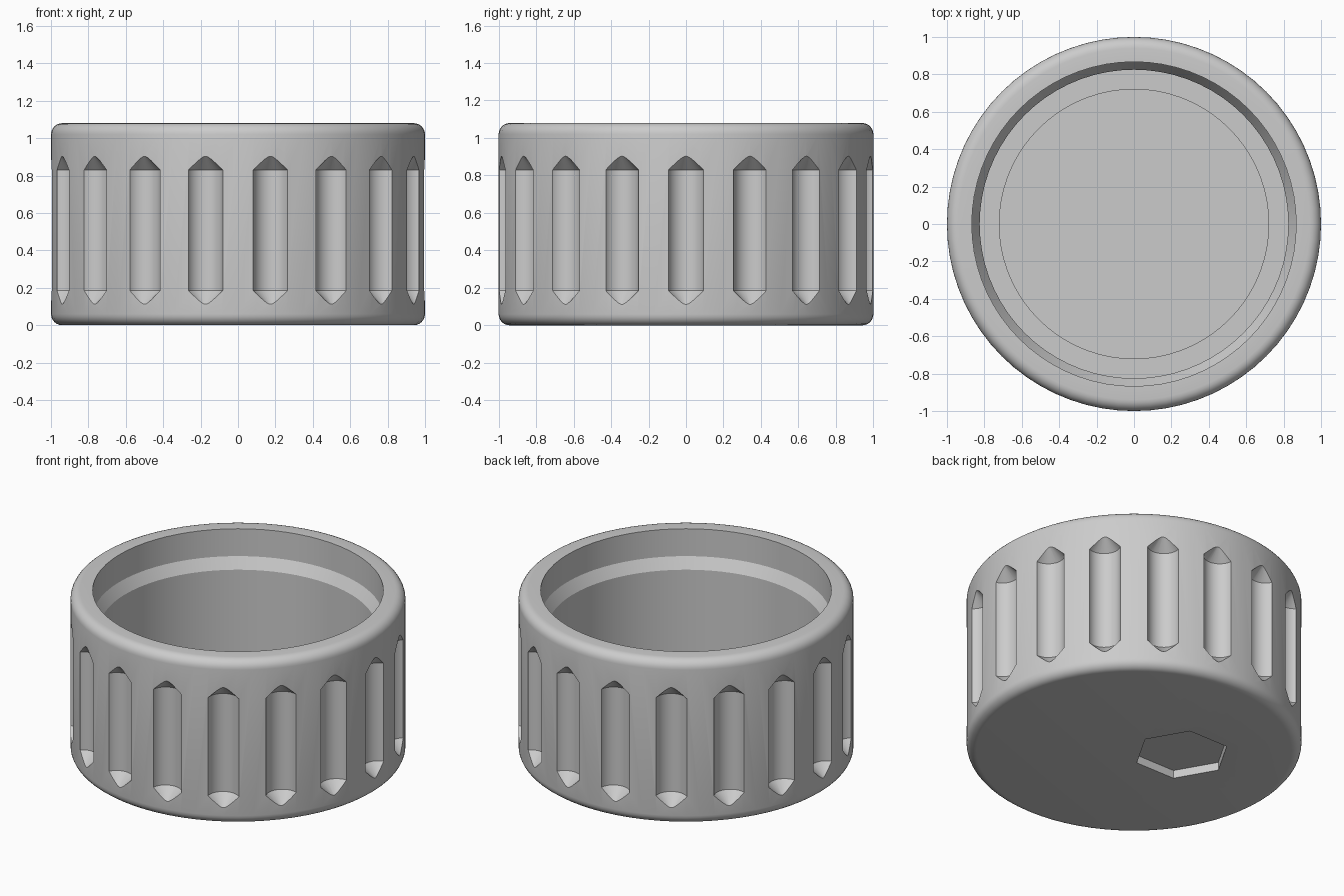
import bpy, bmesh, math
from mathutils import Matrix

cube = bpy.data.objects.get("Cube")
if cube:
    bpy.data.objects.remove(cube, do_unlink=True)

HEIGHT = 1.08
ROUND = 0.06      # outer edge rounding
GROOVES = 18


def lathe(bm, profile, steps, matrix=Matrix()):
    """Revolve an (r, z) profile around z into a closed solid."""
    part = bmesh.new()
    verts = [part.verts.new((r, 0, z)) for r, z in profile]
    edges = [part.edges.new(pair) for pair in zip(verts, verts[1:])]
    bmesh.ops.spin(part, geom=verts + edges, cent=(0, 0, 0), axis=(0, 0, 1),
                   angle=math.tau, steps=steps)
    bmesh.ops.remove_doubles(part, verts=part.verts, dist=1e-4)
    bmesh.ops.recalc_face_normals(part, faces=part.faces)
    part.transform(matrix)
    mesh = bpy.data.meshes.new("part")
    part.to_mesh(mesh)
    part.free()
    bm.from_mesh(mesh)
    bpy.data.meshes.remove(mesh)


def make_object(name, bm):
    mesh = bpy.data.meshes.new(name)
    bm.to_mesh(mesh)
    bm.free()
    obj = bpy.data.objects.new(name, mesh)
    bpy.context.collection.objects.link(obj)
    return obj


def rounded_corner(z, start):
    """Quarter arc on the outer wall, centred at height z."""
    for i in range(7):
        a = math.radians(start + 15 * i)
        yield 1 - ROUND + ROUND * math.cos(a), z + ROUND * math.sin(a)


# Cap shell: base, rounded outer wall, rim, inner chamfer, ledge and floor
profile = [(0, 0)]
profile += rounded_corner(ROUND, -90)
profile += rounded_corner(HEIGHT - ROUND, 0)
profile += [(0.867, HEIGHT), (0.867, 0.90), (0.825, 0.83),
            (0.825, 0.20), (0.72, 0.20), (0.72, 0.15), (0, 0.15)]
bm = bmesh.new()
lathe(bm, profile, 72)
cap = make_object("cap", bm)

# Cutters: pointed grip grooves around the wall and a hexagonal base recess
bm = bmesh.new()
r = 0.098
low, high = 0.185, 0.83
groove = [(0, low - r), (r, low), (r, high), (0, high + r)]
for i in range(GROOVES):
    turn = Matrix.Rotation(math.tau * i / GROOVES, 4, 'Z')
    lathe(bm, groove, 32, turn @ Matrix.Translation((1.025, 0, 0)))
lathe(bm, [(0, -0.1), (0.285, -0.1), (0.285, 0.053), (0, 0.053)], 6,
      Matrix.Translation((-0.25, 0.145, 0)))
cutter = make_object("groove_cutter", bm)
cutter.hide_render = True

cut = cap.modifiers.new("cut", 'BOOLEAN')
cut.operation = 'DIFFERENCE'
cut.solver = 'EXACT'
cut.object = cutter

# Bake the cuts, then shade smooth with sharp edges kept
bpy.ops.object.select_all(action='DESELECT')
cap.select_set(True)
bpy.context.view_layer.objects.active = cap
bpy.ops.object.modifier_apply(modifier=cut.name)
bpy.data.objects.remove(cutter, do_unlink=True)
bpy.ops.object.shade_smooth_by_angle(angle=math.radians(25))

# Plain grey plastic
color = (0.6, 0.6, 0.6, 1)
mat = bpy.data.materials.new("light_grey")
mat.use_nodes = True
mat.diffuse_color = color
mat.node_tree.nodes["Principled BSDF"].inputs["Base Color"].default_value = color
cap.data.materials.clear()
cap.data.materials.append(mat)
for poly in cap.data.polygons:
    poly.material_index = 0
